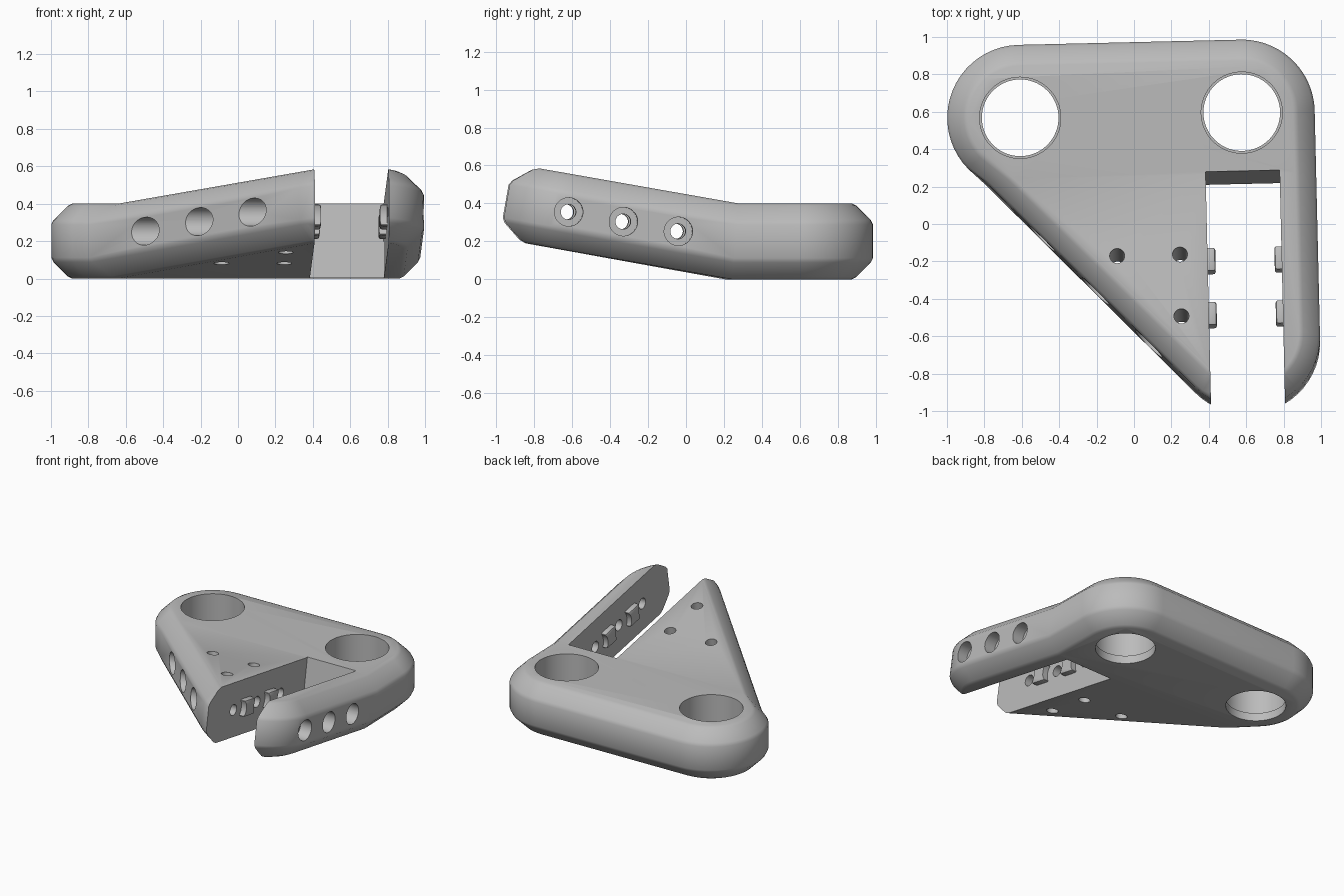
import bpy, bmesh
from math import radians, degrees, atan2, cos, sin, tan
from mathutils import Matrix, Vector

cube = bpy.data.objects.get("Cube")
if cube:
    bpy.data.objects.remove(cube, do_unlink=True)

grey = bpy.data.materials.new("matte grey")
grey.use_nodes = True
grey.diffuse_color = (0.5, 0.5, 0.5, 1)
grey.node_tree.nodes["Principled BSDF"].inputs["Base Color"].default_value = (0.5, 0.5, 0.5, 1)

# Main dimensions: plate with three rounded corners, bent upwards along BEND_Y
THICK, RADIUS, CHAMFER, BEND_Y = 0.4, 0.39, 0.1, 0.22
TILT = radians(10)
LEFT, RIGHT, FRONT = Vector((-0.595, 0.582)), Vector((0.59, 0.582)), Vector((0.59, -0.68))
SLOT_MIN, SLOT_MAX, SLOT_END = 0.389, 0.785, 0.20
BOLT_YS = (-0.69, -0.397, -0.103)
MID = THICK / 2

flat = Matrix.Rotation(radians(1.35), 4, 'Z')
pivot = Matrix.Translation((0, BEND_Y, 0))
bend = pivot @ Matrix.Rotation(-TILT, 4, 'X') @ pivot.inverted()
tilted = flat @ bend


def make_object(name, bm, matrix):
    bm.transform(matrix)
    bm.normal_update()
    # Closed solids must face outwards for the cuts to work
    if bm.calc_volume(signed=True) < 0:
        bmesh.ops.reverse_faces(bm, faces=bm.faces[:])
    mesh = bpy.data.meshes.new(name)
    bm.to_mesh(mesh)
    bm.free()
    mesh.materials.append(grey)
    obj = bpy.data.objects.new(name, mesh)
    bpy.context.collection.objects.link(obj)
    return obj


def box(name, low, high, matrix, bevel=0):
    low, high = Vector(low), Vector(high)
    bm = bmesh.new()
    place = Matrix.Translation((low + high) / 2) @ Matrix.Diagonal((*(high - low), 1))
    bmesh.ops.create_cube(bm, size=1, matrix=place)
    if bevel:
        bm.normal_update()
        bmesh.ops.bevel(bm, geom=bm.edges[:], offset=bevel, segments=2,
                        profile=0.5, affect='EDGES')
    return make_object(name, bm, matrix)


def rod(name, radius, start, end, matrix, sides=48):
    start, end = Vector(start), Vector(end)
    axis = end - start
    bm = bmesh.new()
    place = Matrix.Translation((start + end) / 2) @ axis.to_track_quat('Z', 'Y').to_matrix().to_4x4()
    bmesh.ops.create_cone(bm, cap_ends=True, segments=sides, radius1=radius,
                          radius2=radius, depth=axis.length, matrix=place)
    return make_object(name, bm, matrix)


def volume(mesh):
    bm = bmesh.new()
    bm.from_mesh(mesh)
    size = bm.calc_volume(signed=True)
    bm.free()
    return size


def carve(obj, cutters):
    # One cut at a time; a cut is kept only if it removes a plausible amount
    for cutter in cutters:
        cutter.hide_render = True
        before = volume(obj.data)
        mod = obj.modifiers.new("cut", 'BOOLEAN')
        mod.operation, mod.object = 'DIFFERENCE', cutter
        for solver in ('MANIFOLD', 'EXACT', 'FLOAT'):
            mod.solver = solver
            bpy.context.view_layer.update()
            result = bpy.data.meshes.new_from_object(
                obj.evaluated_get(bpy.context.evaluated_depsgraph_get()))
            if before * 0.4 < volume(result) < before * 0.99999:
                obj.data = result
                break
            bpy.data.meshes.remove(result)
        obj.modifiers.clear()
        bpy.data.objects.remove(cutter, do_unlink=True)


def smooth(obj, angle):
    bpy.ops.object.select_all(action='DESELECT')
    obj.select_set(True)
    bpy.context.view_layer.objects.active = obj
    bpy.ops.object.shade_smooth_by_angle(angle=radians(angle))


def outline(inset, steps=20):
    # Hull of three circles, each contributing one arc
    run = FRONT - LEFT
    side = degrees(atan2(-run.x, run.y)) % 360
    points = []
    for centre, a, b in ((FRONT, side - 360, 0), (RIGHT, 0, 90), (LEFT, 90, side)):
        for i in range(steps + 1):
            t = radians(a + (b - a) * i / steps)
            points.append(centre + (RADIUS - inset) * Vector((cos(t), sin(t))))
    return points


# Plate: stacked outlines with softened chamfers
soft = 0.012
half = [(CHAMFER + soft, 0), (CHAMFER - soft, soft), (soft, CHAMFER - soft), (0, CHAMFER + soft)]
profile = half + [(inset, THICK - z) for inset, z in reversed(half)]
bm = bmesh.new()
rings = [[bm.verts.new((p.x, p.y, z)) for p in outline(inset)] for inset, z in profile]
for low, high in zip(rings, rings[1:]):
    for i in range(len(low)):
        j = (i + 1) % len(low)
        bm.faces.new((low[i], low[j], high[j], high[i]))
bm.faces.new(rings[0][::-1])
bm.faces.new(rings[-1])
bm.normal_update()

# Bend the front part up along a mitre line
bmesh.ops.bisect_plane(bm, geom=bm.verts[:] + bm.edges[:] + bm.faces[:],
                       plane_co=(0, BEND_Y, 0), plane_no=(0, 1, 0))
for v in bm.verts:
    if abs(v.co.y - BEND_Y) < 0.0001:
        v.co.y += v.co.z * tan(TILT / 2)
    elif v.co.y < BEND_Y:
        v.co = bend @ v.co
plate = make_object("bent_plate", bm, flat)

# Slot open to the front
cutters = [box("slot_cutter", (SLOT_MIN, -1.4, -0.3), (SLOT_MAX, SLOT_END, 0.8), tilted)]

# Large rear holes with a thin lip at the bottom
for c in (LEFT, RIGHT):
    cutters.append(rod("bore_cutter", 0.205, (c.x, c.y, -0.2), (c.x, c.y, 0.7), flat, 80))
    cutters.append(rod("recess_cutter", 0.217, (c.x, c.y, 0.06), (c.x, c.y, 0.75), flat, 80))

# Small holes through the tilted face
for x, y in ((-0.094, -0.245), (0.242, -0.245), (0.242, -0.58)):
    cutters.append(rod("pin_cutter", 0.04, (x, y, -0.2), (x, y, 0.7), tilted))

# Cross bolt holes with wide outer recesses
for y in BOLT_YS:
    cutters.append(rod("bolt_cutter", 0.04, (-1.3, y, MID), (1.3, y, MID), tilted))
    cutters.append(rod("left_recess_cutter", 0.075, (-1.35, y, MID), (0.28, y, MID), tilted))
    cutters.append(rod("right_recess_cutter", 0.075, (0.89, y, MID), (1.35, y, MID), tilted))
carve(plate, cutters)
smooth(plate, 32)

# Waisted tabs on the slot walls between the bolt holes
for a, b in zip(BOLT_YS, BOLT_YS[1:]):
    y = (a + b) / 2
    for wall, out in ((SLOT_MIN, 0.042), (SLOT_MAX, -0.038)):
        x0, x1 = sorted((wall - out / 2, wall + out))
        tab = box("slot_tab", (x0, y - 0.065, MID - 0.06), (x1, y + 0.065, MID + 0.06),
                  tilted, 0.014)
        carve(tab, [rod("waist_cutter", 0.1, (x0 - 0.1, c, MID), (x1 + 0.1, c, MID), tilted)
                    for c in (a, b)])
        smooth(tab, 40)
